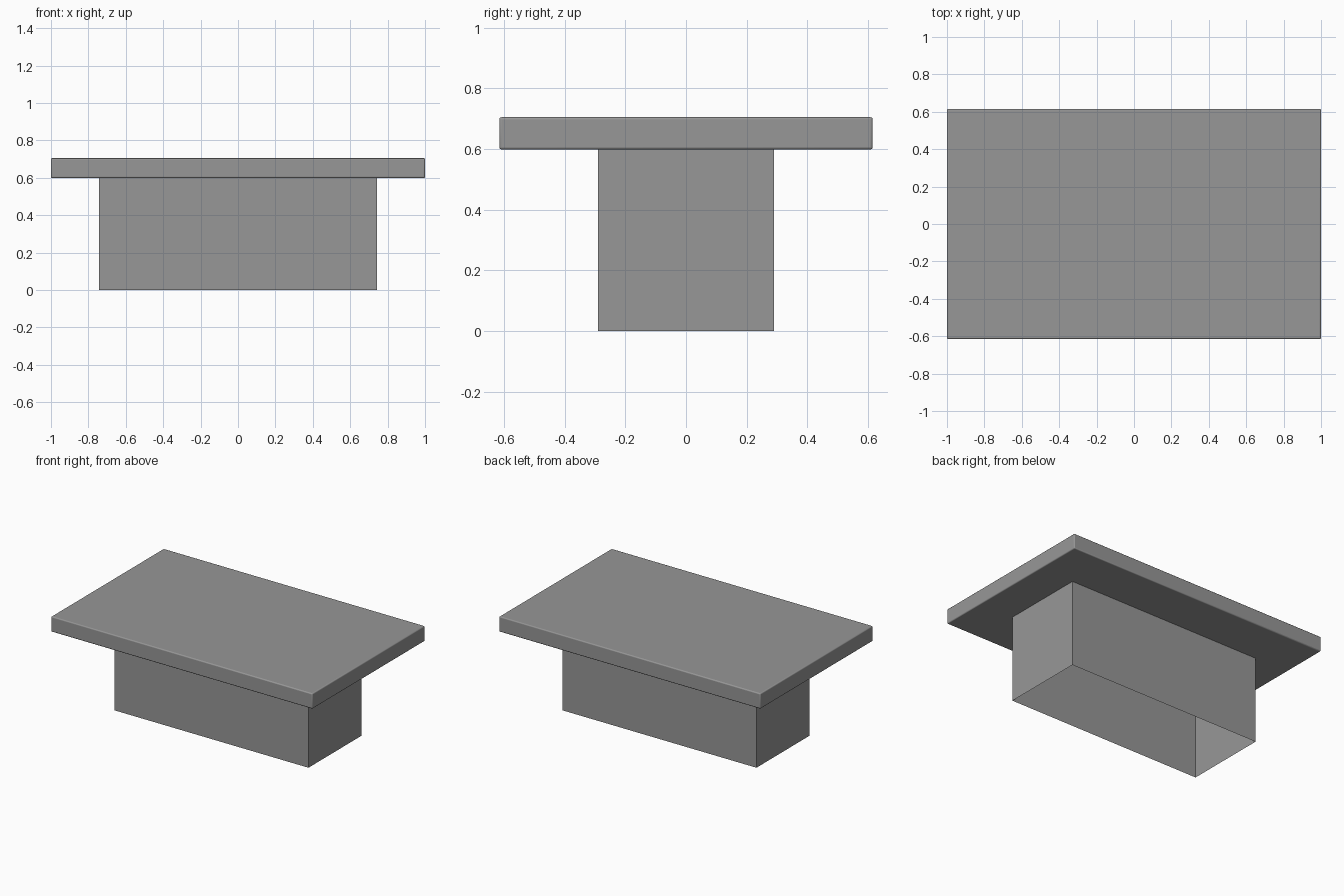
import bpy
import bmesh
from math import radians

cube = bpy.data.objects.get("Cube")
if cube:
    bpy.data.objects.remove(cube, do_unlink=True)

grey = bpy.data.materials.new("mid grey")
grey.use_nodes = True
colour = (0.31, 0.31, 0.31, 1)
grey.diffuse_color = colour
grey.node_tree.nodes["Principled BSDF"].inputs["Base Color"].default_value = colour


def box(name, size, bottom, open_ends=False):
    """Box standing at height bottom; open_ends keeps only the side walls."""
    bm = bmesh.new()
    bmesh.ops.create_cube(bm, size=1)
    for v in bm.verts:
        v.co.x *= size[0]
        v.co.y *= size[1]
        v.co.z = bottom + (v.co.z + 0.5) * size[2]
    if open_ends:
        bm.normal_update()
        ends = [f for f in bm.faces if abs(f.normal.z) > 0.5]
        bmesh.ops.delete(bm, geom=ends, context='FACES_ONLY')
    mesh = bpy.data.meshes.new(name)
    bm.to_mesh(mesh)
    bm.free()
    mesh.materials.append(grey)
    obj = bpy.data.objects.new(name, mesh)
    bpy.context.collection.objects.link(obj)
    return obj


# Hollow pedestal, open underneath
box("pedestal", (1.485, 0.58, 0.6), 0, open_ends=True)

# Table top with finely rounded edges
top = box("table_top", (2, 1.23, 0.106), 0.599)
bevel = top.modifiers.new("rounded_edges", 'BEVEL')
bevel.width = 0.007
bevel.segments = 3
bpy.context.view_layer.objects.active = top
top.select_set(True)
bpy.ops.object.shade_smooth_by_angle(angle=radians(40))
